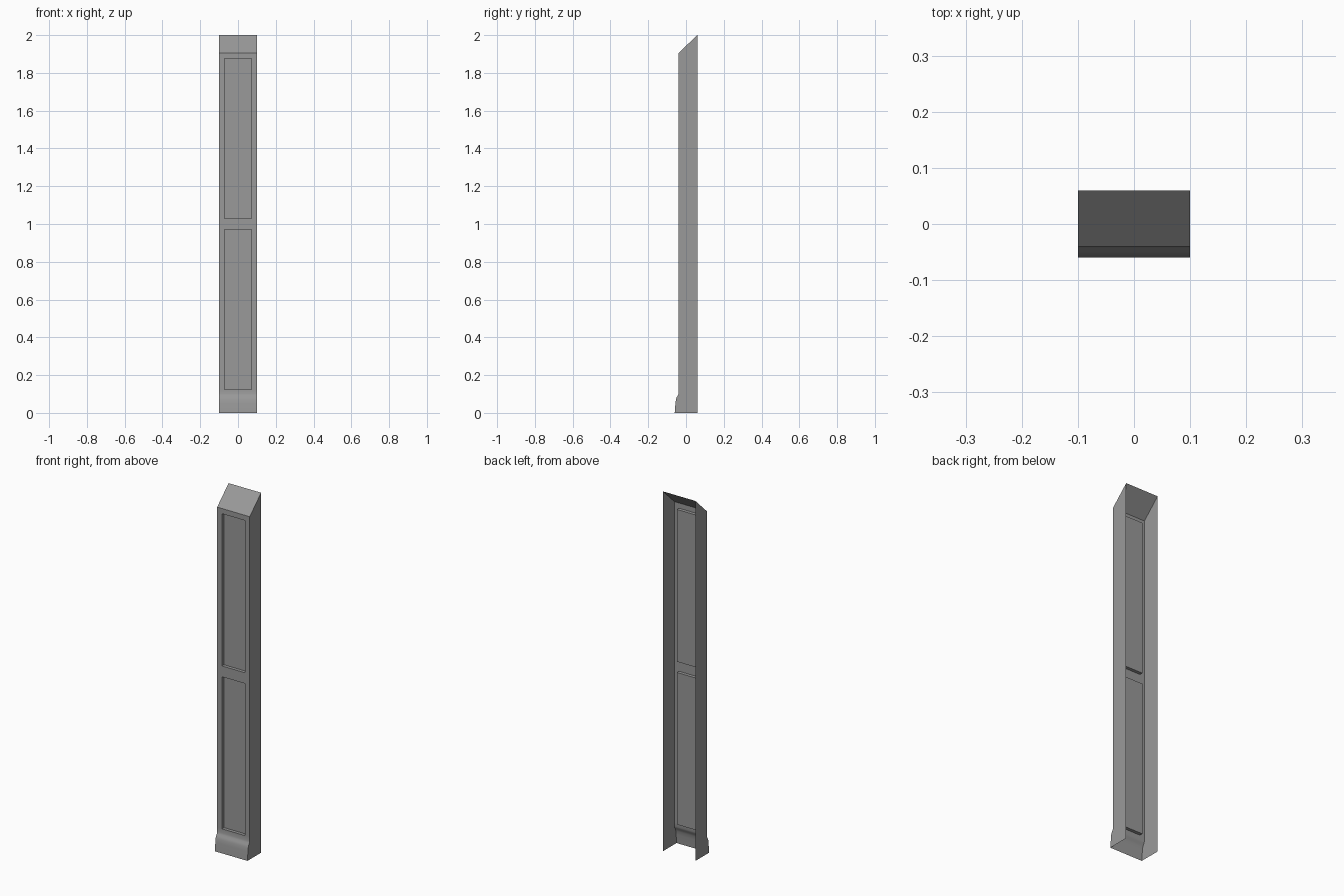
import bpy, bmesh, math

if "Cube" in bpy.data.objects:
    bpy.data.objects.remove(bpy.data.objects["Cube"])

HALF_W, BACK_Y, FRONT_Y = 0.1, 0.06, -0.04
PANEL_X, RECESS = 0.071, 0.018
PANELS = [(0.125, 0.97), (1.03, 1.876)]

# Side profile (y, z): flared foot, straight shaft, sloped cap
foot = [(-0.06, 0), (-0.0585, 0.02), (-0.056, 0.05), (-0.0535, 0.07),
        (-0.049, 0.083), (-0.043, 0.092), (FRONT_Y, 0.102)]
shaft = [(FRONT_Y, z) for pair in PANELS for z in pair] + [(FRONT_Y, 1.905)]
profile = foot + shaft + [(BACK_Y, 2.0)]

bm = bmesh.new()
xs = [-HALF_W, -PANEL_X, PANEL_X, HALF_W]
grid = [[bm.verts.new((x, y, z)) for x in xs] for y, z in profile]

# Front strip, with the panel faces picked out
panel_faces = []
for r in range(len(profile) - 1):
    for c in range(3):
        a, b = grid[r], grid[r + 1]
        f = bm.faces.new((a[c], a[c + 1], b[c + 1], b[c]))
        if c == 1 and any(math.isclose(profile[r][1], lo) for lo, hi in PANELS):
            panel_faces.append(f)

# Side walls; back and underside stay open
for c in (0, 3):
    edge = [row[c] for row in grid]
    back = bm.verts.new((xs[c], BACK_Y, 0))
    loop = [back] + edge
    bm.faces.new(loop if c == 3 else loop[::-1])

# Recessed panels
for f in panel_faces:
    new = bmesh.ops.extrude_discrete_faces(bm, faces=[f])["faces"]
    for v in new[0].verts:
        v.co.y += RECESS

bmesh.ops.recalc_face_normals(bm, faces=bm.faces)
bm.normal_update()
front = max((f for f in bm.faces if abs(f.normal.y) > 0.9), key=lambda f: f.calc_area())
if front.normal.y > 0:
    bmesh.ops.reverse_faces(bm, faces=bm.faces)

mesh = bpy.data.meshes.new("pilaster")
bm.to_mesh(mesh)
bm.free()
obj = bpy.data.objects.new("pilaster", mesh)
bpy.context.collection.objects.link(obj)

# Darker grey finish
grey = bpy.data.materials.new("dark_grey")
grey.diffuse_color = (0.32, 0.32, 0.32, 1)
grey.use_nodes = True
grey.node_tree.nodes["Principled BSDF"].inputs["Base Color"].default_value = grey.diffuse_color
mesh.materials.append(grey)

bpy.context.view_layer.objects.active = obj
obj.select_set(True)
bpy.ops.object.shade_smooth_by_angle(angle=math.radians(35))
